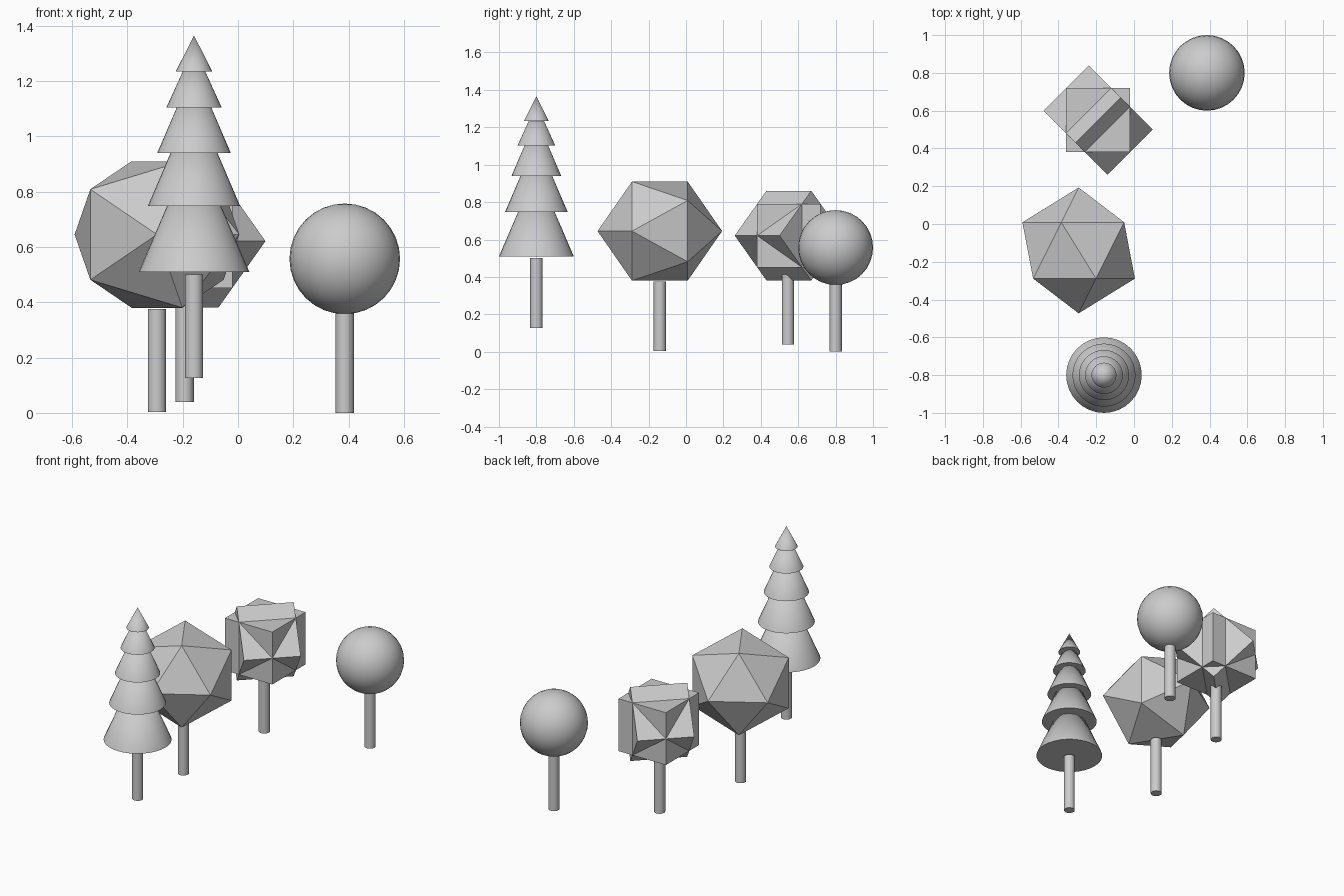
import bpy, bmesh
from math import pi, sqrt, radians
from mathutils import Matrix

if "Cube" in bpy.data.objects:
    bpy.data.objects.remove(bpy.data.objects["Cube"])

SIDES = 32


def add_object(name, bm, smooth=False):
    mesh = bpy.data.meshes.new(name)
    bmesh.ops.recalc_face_normals(bm, faces=bm.faces)
    bm.to_mesh(mesh)
    bm.free()
    obj = bpy.data.objects.new(name, mesh)
    bpy.context.collection.objects.link(obj)
    if smooth:
        bpy.ops.object.select_all(action='DESELECT')
        obj.select_set(True)
        bpy.context.view_layer.objects.active = obj
        bpy.ops.object.shade_smooth_by_angle(angle=radians(35))
    return obj


def cone(name, x, y, z0, z1, r0, r1):
    bm = bmesh.new()
    bmesh.ops.create_cone(bm, cap_ends=True, segments=SIDES, radius1=r0, radius2=r1,
                          depth=z1 - z0,
                          matrix=Matrix.Translation((x, y, (z0 + z1) / 2)))
    return add_object(name, bm, True)


def trunk(name, x, y, z0):
    cone(name, x, y, z0, z0 + 0.373, 0.033, 0.033)


# Pine: stacked cones on a trunk
px, py = -0.159, -0.8
trunk("pine_trunk", px, py, 0.127)
tiers = [(0.51, 0.2, 0.465), (0.748, 0.167, 0.39), (0.94, 0.133, 0.31),
         (1.104, 0.1, 0.22), (1.234, 0.066, 0.131)]
for i, (z, r, h) in enumerate(tiers):
    cone(f"pine_tier_{i + 1}", px, py, z, z + h, r, 0)

# Faceted tree: slightly flattened icosahedron, its poles along y
fx, fy = -0.293, -0.14
trunk("faceted_trunk", fx, fy, 0.003)
bm = bmesh.new()
R = 0.333
bmesh.ops.create_icosphere(bm, subdivisions=1, radius=R)
bm.verts.ensure_lookup_table()
pole = max(bm.verts, key=lambda v: v.co.z)
bmesh.ops.rotate(bm, verts=bm.verts, matrix=pole.co.rotation_difference((0, 1, 0) and
                 Matrix.Identity(3).col[1]).to_matrix())
# spin about the pole axis so one vertex of the back ring points to -x
ring = [v for v in bm.verts if 0 < v.co.y < 0.9 * R]
from math import atan2
a = atan2(ring[0].co.z, ring[0].co.x)
bmesh.ops.rotate(bm, verts=bm.verts, matrix=Matrix.Rotation(a - pi, 3, 'Y'))
bmesh.ops.scale(bm, verts=bm.verts, vec=(1, 1, 0.935))
bmesh.ops.translate(bm, verts=bm.verts, vec=(fx, fy, 0.645))
add_object("faceted_crown", bm)

# Block tree: an upright cube crossed by a cube standing on its edge
bx, by, bz = -0.19, 0.55, 0.621
trunk("block_trunk", bx - 0.003, by - 0.005, 0.04)
turn = Matrix.Rotation(pi / 4, 4, 'Z') @ Matrix.Rotation(pi / 4, 4, 'X')
for name, rot in (("block_crown_upright", Matrix.Identity(4)),
                  ("block_crown_tilted", turn)):
    bm = bmesh.new()
    bmesh.ops.create_cube(bm, size=0.339, matrix=Matrix.Translation((bx, by, bz)) @ rot)
    add_object(name, bm)

# Round tree: smooth ball on a trunk
sx, sy = 0.386, 0.8
trunk("round_trunk", sx, sy, 0)
bm = bmesh.new()
bmesh.ops.create_uvsphere(bm, u_segments=SIDES, v_segments=16, radius=0.2,
                          matrix=Matrix.Translation((sx, sy, 0.557)))
add_object("round_crown", bm, True)
